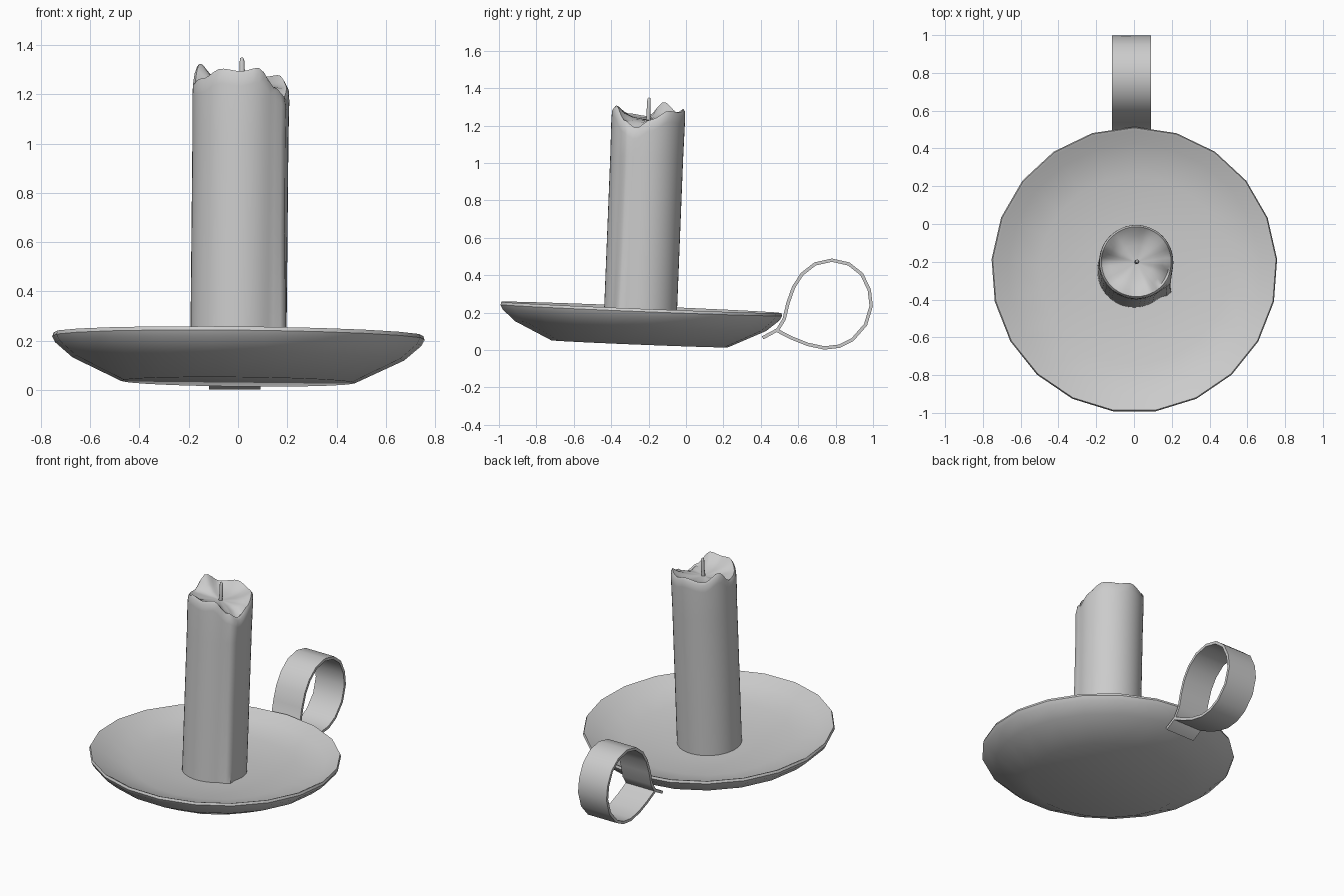
import bpy, bmesh, math
from mathutils import Matrix, Vector

cube = bpy.data.objects.get("Cube")
if cube:
    bpy.data.objects.remove(cube, do_unlink=True)

grey = bpy.data.materials.new("plain_grey")
grey.use_nodes = True
grey.diffuse_color = (0.6, 0.6, 0.6, 1)
grey.node_tree.nodes["Principled BSDF"].inputs["Base Color"].default_value = (0.6, 0.6, 0.6, 1)

# Dish and candle share one slightly tilted frame
TILT = (Matrix.Translation((0, -0.25, 0.033))
        @ Matrix.Rotation(-0.04, 4, 'X') @ Matrix.Rotation(0.01, 4, 'Y'))


def finish(name, bm, angle, matrix=Matrix()):
    bm.transform(matrix)
    bmesh.ops.recalc_face_normals(bm, faces=bm.faces)
    mesh = bpy.data.meshes.new(name)
    bm.to_mesh(mesh)
    bm.free()
    mesh.materials.append(grey)
    obj = bpy.data.objects.new(name, mesh)
    bpy.context.collection.objects.link(obj)
    bpy.ops.object.select_all(action='DESELECT')
    obj.select_set(True)
    bpy.context.view_layer.objects.active = obj
    bpy.ops.object.shade_smooth_by_angle(angle=math.radians(angle))
    return obj


def lathe(rings, sides, start=0.0):
    """Each ring is a function of angle giving (radius, height); ends are capped."""
    bm = bmesh.new()
    loops = []
    for ring in rings:
        loop = []
        for i in range(sides):
            a = start + math.tau * i / sides
            r, z = ring(a)
            loop.append(bm.verts.new((r * math.cos(a), r * math.sin(a), z)))
        loops.append(loop)
    for low, high in zip(loops, loops[1:]):
        for i in range(sides):
            j = (i + 1) % sides
            bm.faces.new((low[i], low[j], high[j], high[i]))
    bm.faces.new(loops[0])
    bm.faces.new(loops[-1])
    return bm


# Shallow dish with a thin rolled rim
dish_profile = [(0.475, 0), (0.675, 0.095), (0.745, 0.155), (0.758, 0.18), (0.752, 0.195),
                (0.738, 0.19), (0.67, 0.15), (0.5, 0.11), (0.25, 0.09), (0.03, 0.085)]
dish = lathe([lambda a, p=p: p for p in dish_profile], 21, math.pi / 2)
finish("dish", dish, 35, TILT)

# Melted candle rim: angle in degrees and height of the lip
RIM = [(-20, 1.19), (5, 1.235), (35, 1.28), (65, 1.27), (90, 1.29), (125, 1.27), (155, 1.325),
       (180, 1.25), (215, 1.265), (245, 1.305), (270, 1.295), (292, 1.31), (318, 1.23), (340, 1.19)]


def lip(a):
    d = (math.degrees(a) + 20) % 360 - 20
    for (a0, h0), (a1, h1) in zip(RIM, RIM[1:]):
        if a0 <= d <= a1:
            t = (d - a0) / (a1 - a0)
            t = t * t * (3 - 2 * t)
            return h0 + (h1 - h0) * t - 0.033 + 0.008 * math.sin(a)
    return RIM[0][1]


def drip(a, size):
    d = (math.degrees(a) + 32 + 180) % 360 - 180
    return size * math.exp(-(d / 9) ** 2)


def wall(z, size):
    return lambda a: (0.195 + drip(a, size), z)


def edge(r, drop, size=0.0):
    return lambda a: (r + drip(a, size), lip(a) - drop)


def pool(r, mix):
    return lambda a: (r, 1.2 + (lip(a) - 1.2) * mix)


candle = lathe([wall(0.07, 0.035), wall(0.16, 0.028), wall(0.6, 0.018), wall(1.0, 0.016),
                edge(0.197, 0.06, 0.016), edge(0.195, 0.015, 0.008), edge(0.185, 0.0),
                edge(0.174, 0.008), pool(0.14, 0.45), pool(0.09, 0.15), pool(0.02, 0.0)], 48)
finish("candle", candle, 50, TILT)

# Wick, tapering to a rounded tip with a slight bend
wick = lathe([lambda a, p=p: p for p in
              [(0.012, 1.17), (0.011, 1.24), (0.01, 1.3), (0.007, 1.314), (0.002, 1.318)]], 10)
for v in wick.verts:
    v.co.x += 0.005 * math.sin((v.co.z - 1.17) * 18)
finish("wick", wick, 50, TILT)

# Strap handle: a tab under the rim that loops round and back to itself
path = [(0.41, 0.065), (0.49, 0.108), (0.525, 0.165), (0.545, 0.25), (0.575, 0.335),
        (0.62, 0.405), (0.69, 0.46), (0.78, 0.48), (0.87, 0.46), (0.94, 0.405),
        (0.98, 0.32), (0.99, 0.235), (0.96, 0.135), (0.89, 0.055), (0.82, 0.02),
        (0.74, 0.011), (0.65, 0.03), (0.57, 0.062), (0.485, 0.105)]
pts = [Vector((0, y, z)) for y, z in path]
strap = bmesh.new()
sections = []
for i, p in enumerate(pts):
    along = (pts[min(i + 1, len(pts) - 1)] - pts[max(i - 1, 0)]).normalized()
    side = Vector((0, -along.z, along.y)) * 0.009
    sections.append([strap.verts.new(p + side * s + Vector((-0.013 + 0.104 * w, 0, 0)))
                     for s, w in ((-1, -1), (-1, 1), (1, 1), (1, -1))])
for a, b in zip(sections, sections[1:]):
    for k in range(4):
        m = (k + 1) % 4
        strap.faces.new((a[k], a[m], b[m], b[k]))
strap.faces.new(sections[0])
strap.faces.new(sections[-1])
finish("strap_handle", strap, 45)
